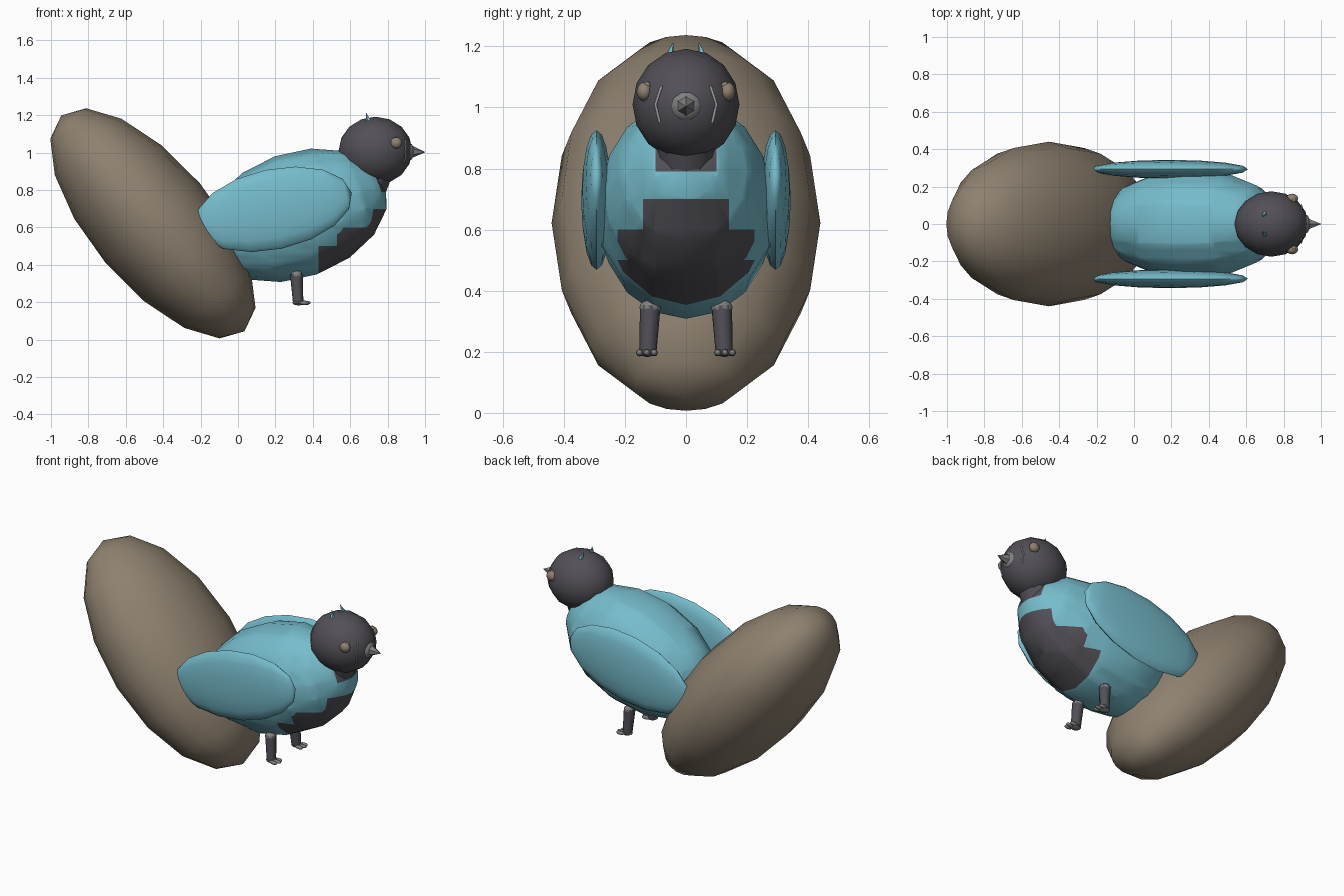
import bpy, bmesh
from math import radians, pi, sqrt
from mathutils import Matrix, Vector

cube = bpy.data.objects.get("Cube")
if cube:
    bpy.data.objects.remove(cube, do_unlink=True)


def material(name, rgb):
    m = bpy.data.materials.new(name)
    m.use_nodes = True
    m.diffuse_color = (*rgb, 1)
    bsdf = next(n for n in m.node_tree.nodes if n.type == 'BSDF_PRINCIPLED')
    bsdf.inputs["Base Color"].default_value = (*rgb, 1)
    return m


BLUE = material("soft_blue", (0.18, 0.5, 0.6))
BROWN = material("warm_brown", (0.27, 0.22, 0.16))
DARK = material("charcoal", (0.085, 0.08, 0.095))
GREY = material("mid_grey", (0.22, 0.215, 0.215))
PALE = material("pale_grey", (0.36, 0.36, 0.38))


def finish(name, bm, *mats):
    """Turn a bmesh into a smooth shaded object that keeps sharp edges."""
    me = bpy.data.meshes.new(name)
    bm.to_mesh(me)
    bm.free()
    ob = bpy.data.objects.new(name, me)
    bpy.context.collection.objects.link(ob)
    for m in mats:
        me.materials.append(m)
    bpy.ops.object.select_all(action='DESELECT')
    ob.select_set(True)
    bpy.context.view_layer.objects.active = ob
    bpy.ops.object.shade_smooth_by_angle(angle=radians(50))
    return ob


def ellipsoid_mesh(centre, radii, tilt=0, segments=16, rings=8):
    """Low-poly ellipsoid whose poles lie on its own x axis."""
    bm = bmesh.new()
    bmesh.ops.create_uvsphere(bm, u_segments=segments, v_segments=rings, radius=1)
    bm.transform(Matrix.Translation(centre) @ Matrix.Rotation(radians(tilt), 4, 'Y')
                 @ Matrix.Diagonal((*radii, 1)) @ Matrix.Rotation(pi / 2, 4, 'Y'))
    return bm


def ellipsoid(name, mat, *args, **kw):
    return finish(name, ellipsoid_mesh(*args, **kw), mat)


def tapered(name, mat, start, end, r1, r2, segments=8):
    """Cone or tapered rod between two points."""
    a, b = Vector(start), Vector(end)
    bm = bmesh.new()
    bmesh.ops.create_cone(bm, cap_ends=True, segments=segments, radius1=r1,
                          radius2=r2, depth=(b - a).length)
    turn = (b - a).to_track_quat('Z', 'Y').to_matrix().to_4x4()
    bm.transform(Matrix.Translation((a + b) / 2) @ turn)
    return finish(name, bm, mat)


# Broad upright tail
ellipsoid("tail", BROWN, (-0.455, 0, 0.622), (0.757, 0.44, 0.33), 49.7)

# Body with a dark belly patch and throat, cut in along straight lines
bm = ellipsoid_mesh((0.31, 0, 0.665), (0.508, 0.295, 0.335), -19.5)
cuts = [((0, 0, z), (0, 0, 1)) for z in (0.7, 0.6, 0.5, 0.42, 0.79)]
cuts += [((0, s * y, 0), (0, 1, 0)) for y in (0.1, 0.14, 0.18, 0.225) for s in (-1, 1)]
cuts += [((x, 0, 0), (1, 0, 0)) for x in (0.43, 0.53, 0.66)]
for point, normal in cuts:
    bmesh.ops.bisect_plane(bm, geom=bm.verts[:] + bm.edges[:] + bm.faces[:],
                           plane_co=point, plane_no=normal, dist=1e-5)


def is_dark(c):
    y = abs(c.y)
    throat = c.z > 0.79 and y < 0.1 and c.x > 0.66
    chest = 0.6 < c.z < 0.7 and y < 0.14 and c.x > 0.53
    belly = 0.5 < c.z < 0.6 and y < 0.225 and c.x > 0.53
    lower = c.z < 0.5 and c.x > 0.43 and y < (0.225 if c.z > 0.42 else 0.18)
    return throat or chest or belly or lower


for f in bm.faces:
    f.material_index = int(is_dark(f.calc_center_median()))
finish("body", bm, BLUE, DARK)

# Head and short neck
HEAD, HEAD_R = Vector((0.735, 0, 1.01)), (0.197, 0.175, 0.182)
ellipsoid("head", DARK, HEAD, HEAD_R, segments=16)
tapered("neck", DARK, (0.7, 0, 0.8), (0.725, 0, 0.92), 0.09, 0.11, 12)

# Beak: a rounded base and a pointed tip
ellipsoid("beak_base", GREY, (0.915, 0, 1.005), (0.027, 0.052, 0.05), segments=10, rings=6)
tapered("beak_tip", GREY, (0.925, 0, 1.005), (1.0, 0, 1.003), 0.036, 0.001, 6)

for s, side in ((-1, "front"), (1, "rear")):
    # Flat wing along the flank
    ellipsoid(side + "_wing", BLUE, (0.19, s * 0.293, 0.697),
              (0.428, 0.05, 0.215), -12)

    # Eye with a small lid
    ellipsoid(side + "_eye", BROWN, (0.845, s * 0.136, 1.052),
              (0.032, 0.026, 0.032), segments=10, rings=6)
    ellipsoid(side + "_eyelid", BROWN, (0.853, s * 0.128, 1.073),
              (0.012, 0.013, 0.012), segments=8, rings=6)

    # Bent pale cheek line lying on the face
    path = bpy.data.curves.new(side + "_cheek_line", 'CURVE')
    path.dimensions = '3D'
    path.bevel_depth = 0.0045
    path.bevel_resolution = 1
    path.use_fill_caps = True
    spline = path.splines.new('POLY')
    spline.points.add(4)
    line = ((0.08, 1.07), (0.09, 1.04), (0.1, 1.01), (0.093, 0.98), (0.086, 0.95))
    for p, (y, z) in zip(spline.points, line):
        reach = sqrt(1 - (y / HEAD_R[1]) ** 2 - ((z - HEAD.z) / HEAD_R[2]) ** 2)
        p.co = (HEAD.x + HEAD_R[0] * reach * 0.985, s * y, z, 1)
    path.materials.append(PALE)
    ob = bpy.data.objects.new(side + "_cheek_line", path)
    bpy.context.collection.objects.link(ob)

    # Small crest spike
    tapered(side + "_crest", BLUE, (0.703, s * 0.058, 1.155),
            (0.686, s * 0.042, 1.212), 0.018, 0.001, 5)

    # Leg with a rounded hip and a three-toed foot
    tapered(side + "_leg", DARK, (0.312, s * 0.117, 0.35),
            (0.322, s * 0.125, 0.195), 0.034, 0.028, 8)
    ellipsoid(side + "_hip", GREY, (0.314, s * 0.117, 0.345),
              (0.031, 0.036, 0.026), segments=10, rings=6)
    ellipsoid(side + "_foot", GREY, (0.325, s * 0.126, 0.197),
              (0.035, 0.03, 0.014), segments=8, rings=6)
    for i, spread in enumerate((-0.024, 0, 0.024)):
        length = 0.035 if spread == 0 else 0.026
        ellipsoid(f"{side}_toe_{i + 1}", GREY, (0.355, s * 0.128 + spread, 0.197),
                  (length, 0.012, 0.012), segments=8, rings=6)
